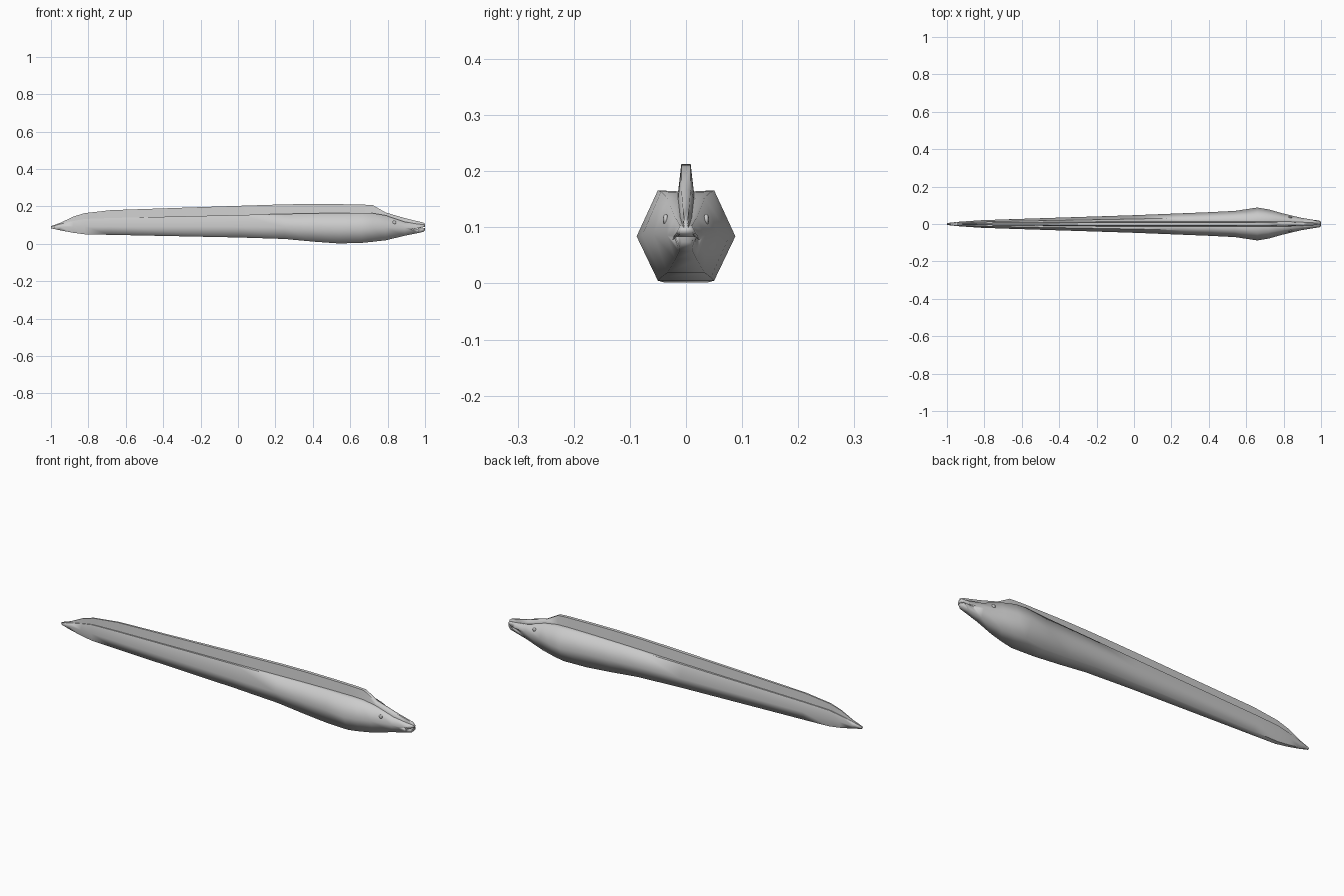
import bpy, bmesh, math

if "Cube" in bpy.data.objects:
    bpy.data.objects.remove(bpy.data.objects["Cube"])

skin = bpy.data.materials.new("grey_skin")
skin.diffuse_color = (0.6, 0.6, 0.6, 1)
skin.use_nodes = True
skin.node_tree.nodes["Principled BSDF"].inputs["Base Color"].default_value = skin.diffuse_color


def make_object(name, bm, angle=75):
    bmesh.ops.recalc_face_normals(bm, faces=bm.faces)
    mesh = bpy.data.meshes.new(name)
    bm.to_mesh(mesh)
    bm.free()
    mesh.materials.append(skin)
    ob = bpy.data.objects.new(name, mesh)
    bpy.context.collection.objects.link(ob)
    bpy.ops.object.select_all(action='DESELECT')
    ob.select_set(True)
    bpy.context.view_layer.objects.active = ob
    bpy.ops.object.shade_smooth_by_angle(angle=math.radians(angle))
    return ob


# Body sections: x, half width, belly z, widest z, shoulder z, fin top z
SECTIONS = [
    (-1.00, 0.005, 0.083, 0.088, 0.092, 0.095),
    (-0.95, 0.011, 0.072, 0.090, 0.106, 0.112),
    (-0.88, 0.016, 0.059, 0.092, 0.122, 0.146),
    (-0.82, 0.020, 0.051, 0.092, 0.133, 0.164),
    (-0.68, 0.025, 0.048, 0.092, 0.138, 0.180),
    (0.00, 0.047, 0.034, 0.091, 0.154, 0.203),
    (0.25, 0.057, 0.026, 0.090, 0.160, 0.211),
    (0.40, 0.063, 0.012, 0.086, 0.163, 0.213),
    (0.54, 0.070, 0.002, 0.084, 0.165, 0.212),
    (0.66, 0.088, 0.005, 0.084, 0.166, 0.210),
    (0.72, 0.078, 0.011, 0.086, 0.164, 0.207),
    (0.79, 0.058, 0.019, 0.088, 0.152, 0.167),
    (0.89, 0.034, 0.043, 0.086, 0.118, 0.138),
    (0.96, 0.022, 0.057, 0.085, 0.106, 0.121),
    (0.99, 0.019, 0.064, 0.085, 0.103, 0.114),
    (1.00, 0.013, 0.074, 0.087, 0.100, 0.107),
]

# Body with dorsal fin, lofted through the sections
bm = bmesh.new()
rings = []
for x, w, belly, mid, shoulder, top in SECTIONS:
    fin = min(0.014, 0.3 * w)
    half = [(0.57 * w, belly), (w, mid), (0.57 * w, shoulder),
            (fin, shoulder - 0.02 * w), (0.6 * fin, top)]
    loop = half + [(-y, z) for y, z in reversed(half)]
    rings.append([bm.verts.new((x, y, z)) for y, z in loop])
for a, b in zip(rings, rings[1:]):
    for i in range(len(a)):
        j = (i + 1) % len(a)
        bm.faces.new((a[i], a[j], b[j], b[i]))
bm.faces.new(rings[0])
bm.faces.new(rings[-1])
body = make_object("body", bm)

# Mouth slit: a thin wedge cut into the snout
bm = bmesh.new()
wedge = [(0.925, 0.077), (1.02, 0.086), (1.02, 0.094)]
sides = [[bm.verts.new((x, y, z)) for x, z in wedge] for y in (-0.06, 0.06)]
for s in sides:
    bm.faces.new(s)
for i in range(3):
    j = (i + 1) % 3
    bm.faces.new((sides[0][i], sides[0][j], sides[1][j], sides[1][i]))
cutter = make_object("mouth_cutter", bm, 1)
cutter.hide_render = True
cut = body.modifiers.new("mouth", 'BOOLEAN')
cut.operation = 'DIFFERENCE'
cut.solver = 'EXACT'
cut.object = cutter
bpy.context.view_layer.objects.active = body
bpy.ops.object.modifier_apply(modifier="mouth")
bpy.data.objects.remove(cutter)

for side, label in ((-1, "right"), (1, "left")):
    # Eye, a flattened ball
    bm = bmesh.new()
    bmesh.ops.create_uvsphere(bm, u_segments=12, v_segments=8, radius=0.01)
    bmesh.ops.scale(bm, vec=(1, 0.5, 1), verts=bm.verts)
    bmesh.ops.translate(bm, vec=(0.835, side * 0.036, 0.114), verts=bm.verts)
    make_object(label + "_eye", bm)

    # Small teeth along the upper jaw
    bm = bmesh.new()
    for k in range(4):
        x = 0.95 + 0.013 * k
        made = bmesh.ops.create_cone(bm, segments=5, radius1=0.0005,
                                     radius2=0.002, depth=0.007, cap_ends=True)
        bmesh.ops.translate(bm, verts=made["verts"],
                            vec=(x, side * (0.019 - 0.002 * k), 0.082 + 0.002 * k))
    make_object(label + "_teeth", bm)
